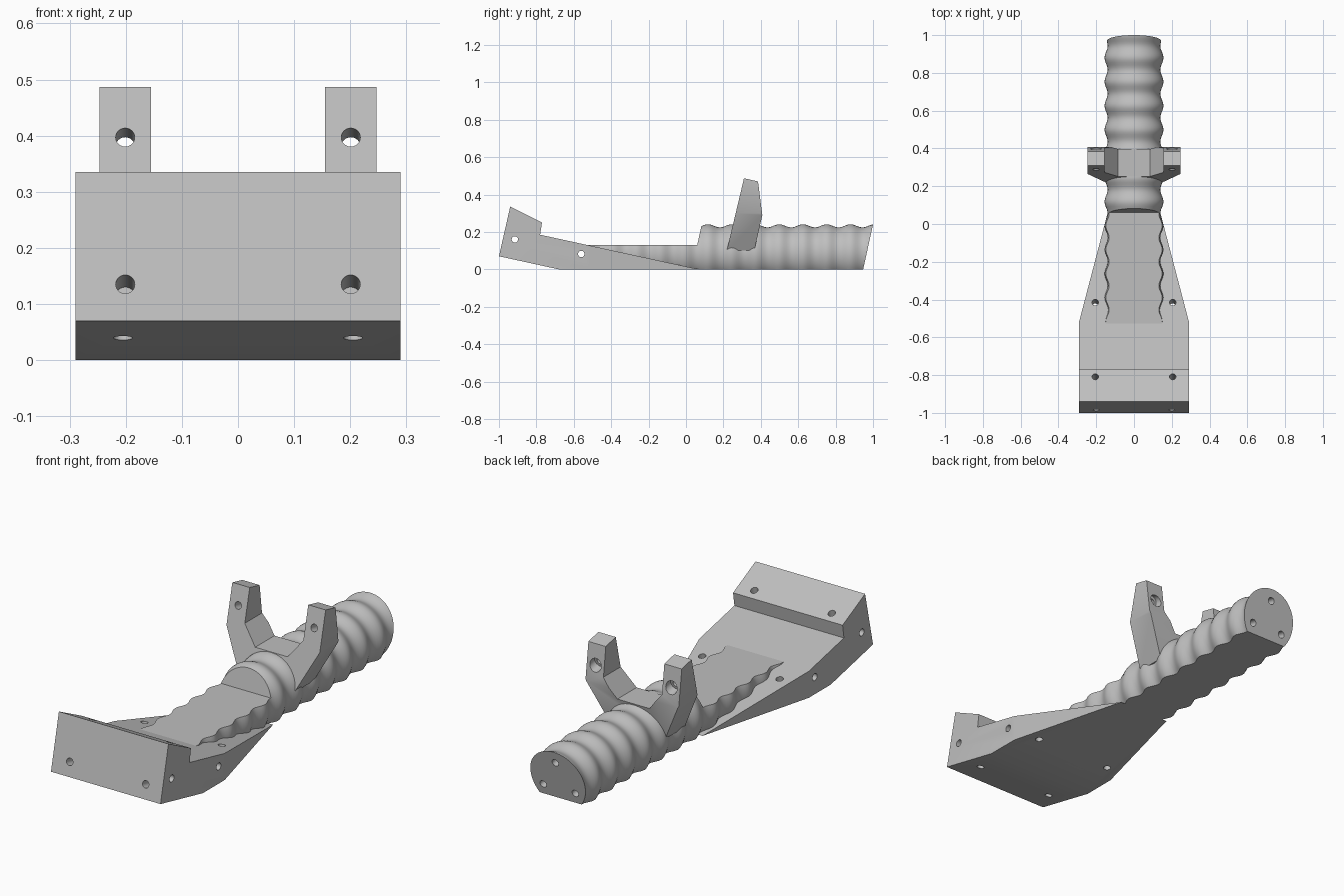
import bpy, bmesh, math
from mathutils import Vector

if "Cube" in bpy.data.objects:
    bpy.data.objects.remove(bpy.data.objects["Cube"], do_unlink=True)

grey = bpy.data.materials.new("light grey plastic")
grey.use_nodes = True
COLOUR = (0.52, 0.52, 0.52, 1)
grey.diffuse_color = COLOUR
grey.node_tree.nodes["Principled BSDF"].inputs["Base Color"].default_value = COLOUR

TILT = 0.22      # lean shared by the end faces and the screw holes
HOLE = 0.017


def to_object(name, bm):
    bmesh.ops.recalc_face_normals(bm, faces=bm.faces[:])
    mesh = bpy.data.meshes.new(name)
    bm.to_mesh(mesh)
    bm.free()
    obj = bpy.data.objects.new(name, mesh)
    bpy.context.collection.objects.link(obj)
    return obj


def prism(name, points, plane, low, high):
    """Extrude a 2D outline along the axis missing from plane."""
    place = {"yz": lambda a, b, t: (t, a, b),
             "xz": lambda a, b, t: (a, t, b),
             "xy": lambda a, b, t: (a, b, t)}[plane]
    bm = bmesh.new()
    rings = [[bm.verts.new(place(a, b, t)) for a, b in points] for t in (low, high)]
    for ring in rings:
        bm.faces.new(ring)
    n = len(points)
    for i in range(n):
        j = (i + 1) % n
        bm.faces.new((rings[0][i], rings[0][j], rings[1][j], rings[1][i]))
    return to_object(name, bm)


def mirrored(points):
    return points + [(-x, v) for x, v in reversed(points)]


def rod(start, direction, length, radius=HOLE):
    """Hole cutter that starts just outside the surface."""
    d = Vector(direction).normalized()
    bm = bmesh.new()
    bmesh.ops.create_cone(bm, cap_ends=True, segments=24, radius1=radius,
                          radius2=radius, depth=length + 0.05)
    obj = to_object("hole_cutter", bm)
    turn = d.to_track_quat("Z", "Y").to_matrix().to_4x4()
    turn.translation = Vector(start) + d * (length - 0.05) / 2
    obj.data.transform(turn)
    return obj


def combine(obj, cutter, operation="DIFFERENCE"):
    cutter.hide_render = True
    mod = obj.modifiers.new("cut", "BOOLEAN")
    mod.operation, mod.object, mod.solver = operation, cutter, "EXACT"
    bpy.context.view_layer.objects.active = obj
    bpy.ops.object.modifier_apply(modifier=mod.name)
    bpy.data.objects.remove(cutter, do_unlink=True)


# Wedge-shaped foot: side profile trimmed to a tapered plan
foot = prism("foot_plate", [(-1, 0.07), (-0.94, 0.335), (-0.77, 0.25), (-0.78, 0.185),
                            (0.07, 0.0), (-0.68, 0.0)], "yz", -0.4, 0.4)
plan = mirrored([(0.29, -1.1), (0.29, -0.515), (0.138, 0.065), (0.138, 0.1)])
combine(foot, prism("plan_cutter", plan, "xy", -0.2, 0.6), "INTERSECT")
for x in (-0.205, 0.205):
    combine(foot, rod((x, -0.80, 0.31), (0, -TILT, -1), 0.4))
    combine(foot, rod((x, -0.412, 0.12), (0, -TILT, -1), 0.2))
    combine(foot, rod((x * 0.98, -0.985, 0.135), (0, 1, -TILT), 0.1))
for y, z in ((-0.915, 0.16), (-0.56, 0.082)):
    combine(foot, rod((-0.32, y, z), (1, 0, 0), 0.7))

# Ribbed grip: wavy revolved tube with a flat underside
SEGMENTS, STEP, PITCH, AXIS_Z = 64, 0.0127, 0.127, 0.085
bm = bmesh.new()
rings = []
for k in range(127):
    y = -0.53 + k * STEP
    r = 0.1475 + 0.0085 * math.cos(math.tau * (y - 0.88) / PITCH)
    rings.append([bm.verts.new((r * math.cos(a), y, AXIS_Z + r * math.sin(a)))
                  for a in (math.tau * i / SEGMENTS for i in range(SEGMENTS))])
for lower, upper in zip(rings, rings[1:]):
    for i in range(SEGMENTS):
        j = (i + 1) % SEGMENTS
        bm.faces.new((lower[i], lower[j], upper[j], upper[i]))
bm.faces.new(rings[0])
bm.faces.new(rings[-1])
for point, normal in (((0, 0, 0), (0, 0, -1)), ((0, 1, 0.24), (0, 1, -TILT))):
    cut = bmesh.ops.bisect_plane(bm, geom=bm.verts[:] + bm.edges[:] + bm.faces[:],
                                 plane_co=point, plane_no=normal, clear_outer=True)
    edges = [e for e in cut["geom_cut"] if isinstance(e, bmesh.types.BMEdge)]
    bmesh.ops.holes_fill(bm, edges=edges, sides=0)
grip = to_object("ribbed_grip", bm)

# Flat step along the front half of the grip
step = [(-0.7, 0.13), (0.06, 0.13), (0.11, 0.36), (-0.7, 0.36)]
combine(grip, prism("step_cutter", step, "yz", -0.3, 0.3))

# Three blind screw holes in the grip end
for x, z in ((0, 0.185), (-0.085, 0.05), (0.085, 0.05)):
    combine(grip, rod((x, 1 + TILT * (z - 0.24), z), (0, -1, TILT), 0.1))

# Forked bracket: leaning side profile trimmed by a forked front outline
bracket = prism("forked_bracket", [(0.218, 0.10), (0.31, 0.487), (0.385, 0.47),
                                   (0.408, 0.29), (0.365, 0.10)], "yz", -0.4, 0.4)
fork = mirrored([(0.145, 0.05), (0.145, 0.10), (0.247, 0.30), (0.247, 0.6),
                 (0.155, 0.6), (0.155, 0.33), (0.085, 0.242)])
combine(bracket, prism("fork_cutter", fork, "xz", 0, 0.6), "INTERSECT")
for x in (-0.201, 0.201):
    combine(bracket, rod((x, 0.288, 0.397), (0, 1, -TILT), 0.2))
    combine(bracket, rod((x, 0.397, 0.373), (0, -1, TILT), 0.035, 0.03))

# Finish: one colour, smooth curves with crisp edges
for obj in (foot, grip, bracket):
    obj.data.materials.clear()
    obj.data.materials.append(grey)
    for face in obj.data.polygons:
        face.material_index = 0
    bpy.ops.object.select_all(action="DESELECT")
    obj.select_set(True)
    bpy.context.view_layer.objects.active = obj
    bpy.ops.object.shade_smooth_by_angle(angle=math.radians(30))
